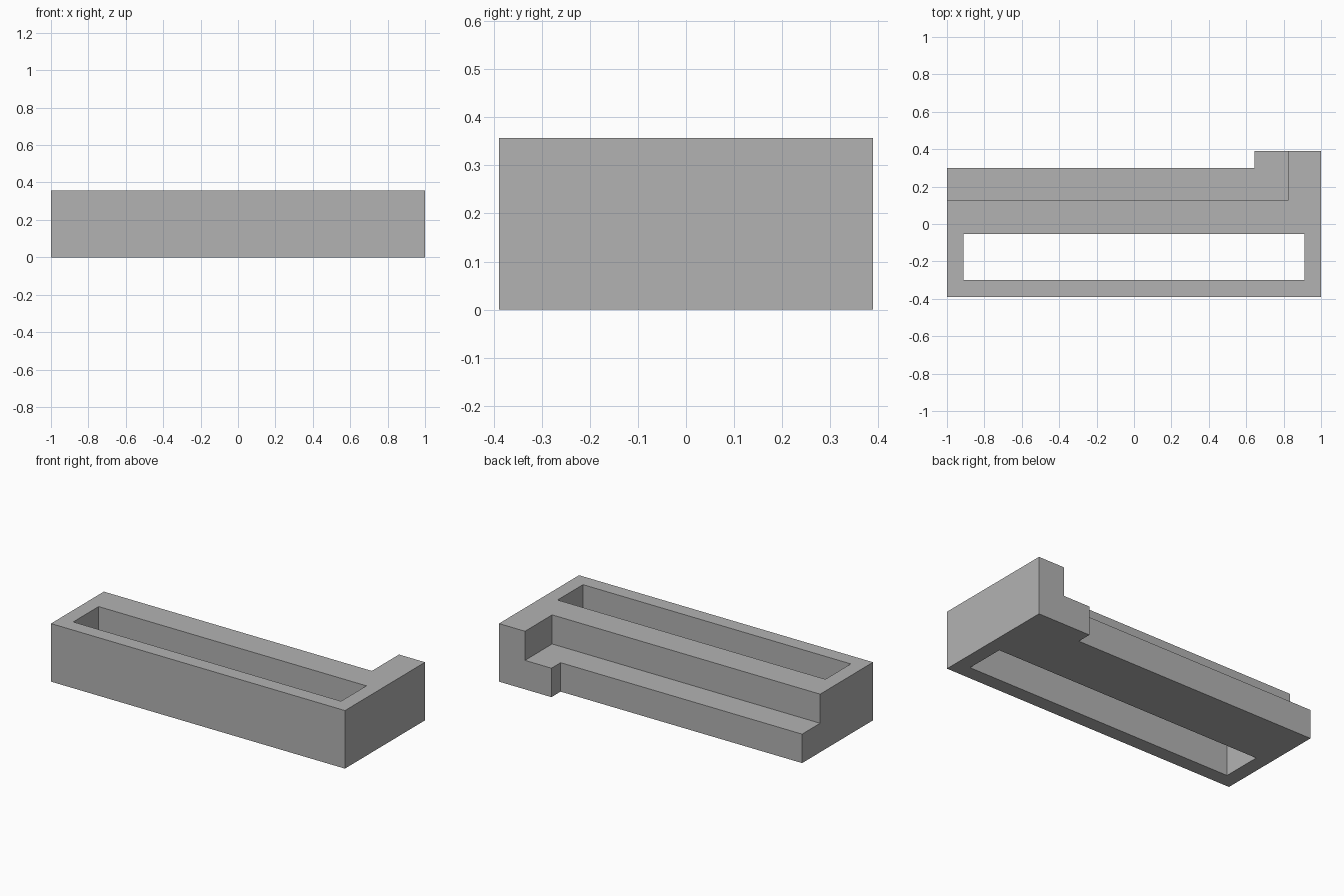
import bpy
import bmesh

cube = bpy.data.objects.get("Cube")
if cube:
    bpy.data.objects.remove(cube, do_unlink=True)

HEIGHT = 0.357
LEDGE = 0.178
FRONT, BACK = -0.389, 0.389

grey = bpy.data.materials.new("plain_grey")
grey.use_nodes = True
colour = (0.45, 0.45, 0.45, 1)
grey.diffuse_color = colour
grey.node_tree.nodes["Principled BSDF"].inputs["Base Color"].default_value = colour


def prism(name, outline, z0, z1):
    """Extrude a flat outline from z0 up to z1."""
    bm = bmesh.new()
    base = bm.faces.new([bm.verts.new((x, y, z0)) for x, y in outline])
    top = bmesh.ops.extrude_face_region(bm, geom=[base])["geom"]
    moved = [v for v in top if isinstance(v, bmesh.types.BMVert)]
    bmesh.ops.translate(bm, verts=moved, vec=(0, 0, z1 - z0))
    bmesh.ops.recalc_face_normals(bm, faces=bm.faces)
    mesh = bpy.data.meshes.new(name)
    bm.to_mesh(mesh)
    bm.free()
    mesh.materials.append(grey)
    obj = bpy.data.objects.new(name, mesh)
    bpy.context.collection.objects.link(obj)
    return obj


def rectangle(x0, x1, y0, y1):
    return [(x0, y0), (x1, y0), (x1, y1), (x0, y1)]


def cut(target, cutter):
    """Subtract the cutter from the target and discard it."""
    cutter.hide_render = True
    mod = target.modifiers.new("cut", 'BOOLEAN')
    mod.operation = 'DIFFERENCE'
    mod.solver = 'EXACT'
    mod.object = cutter
    bpy.context.view_layer.objects.active = target
    bpy.ops.object.modifier_apply(modifier=mod.name)
    bpy.data.objects.remove(cutter, do_unlink=True)


# Body with a projecting block at the back corner
block = prism("slotted_block", [(-1, FRONT), (1, FRONT), (1, BACK),
                                (0.643, BACK), (0.643, 0.3), (-1, 0.3)], 0, HEIGHT)

# Long slot right through the body
cut(block, prism("slot_cutter", rectangle(-0.911, 0.911, -0.3, -0.053), -0.1, 0.5))

# Lower ledge along the back, stopping at the tall corner
cut(block, prism("ledge_cutter", rectangle(-1.1, 0.823, 0.125, 0.5), LEDGE, 0.5))
